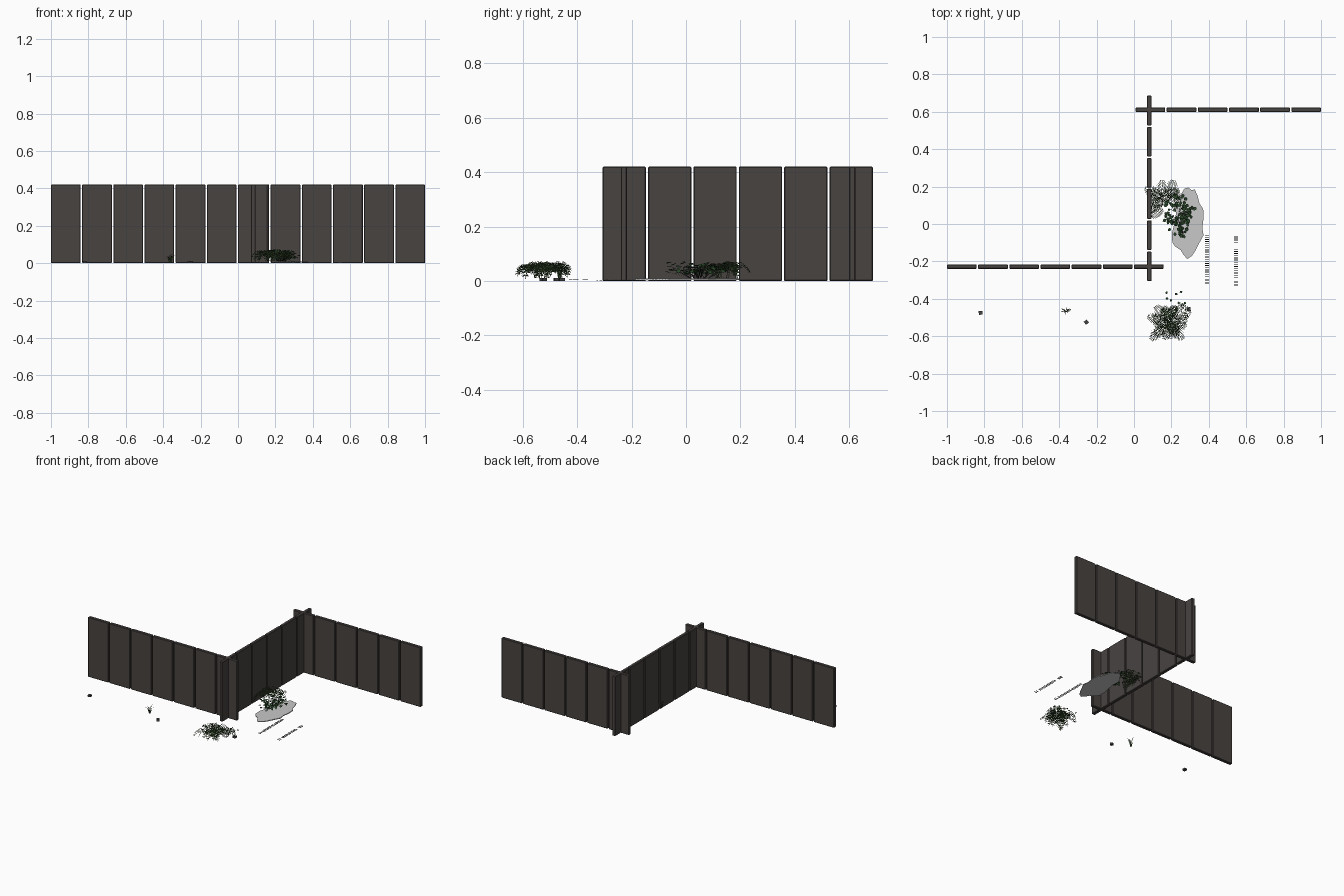
import bpy, bmesh, math, random
from mathutils import Vector, Matrix

if "Cube" in bpy.data.objects:
    bpy.data.objects.remove(bpy.data.objects["Cube"])

random.seed(7)


def material(name, rgb):
    m = bpy.data.materials.new(name)
    m.diffuse_color = (*rgb, 1)
    m.use_nodes = True
    m.node_tree.nodes["Principled BSDF"].inputs["Base Color"].default_value = m.diffuse_color
    return m


WALL = material("charcoal wall", (0.065, 0.056, 0.053))
STONE = material("dark stone", (0.06, 0.055, 0.055))
PALE = material("pale grey", (0.58, 0.58, 0.58))
FERN = material("fern green", (0.045, 0.085, 0.03))
LEAF = material("deep leaf green", (0.025, 0.07, 0.025))
DARK = material("near black", (0.02, 0.02, 0.02))


def finish(name, bm, mat):
    me = bpy.data.meshes.new(name)
    bm.to_mesh(me)
    bm.free()
    me.materials.append(mat)
    ob = bpy.data.objects.new(name, me)
    bpy.context.collection.objects.link(ob)
    return ob


def box(bm, centre, size, turn=0):
    bmesh.ops.create_cube(bm, size=1, matrix=Matrix.Translation(centre)
                          @ Matrix.Rotation(turn, 4, 'Z') @ Matrix.Diagonal((*size, 1)))


# Wall panels: one row per direction, slightly softened edges
PITCH, WIDTH, THICK, HIGH = 1 / 6, 0.159, 0.023, 0.42


def panel_row(name, start, count, along_y):
    bm = bmesh.new()
    for i in range(count):
        d = i * PITCH + WIDTH / 2
        if along_y:
            box(bm, (start[0], start[1] + d, HIGH / 2), (THICK, WIDTH, HIGH))
        else:
            box(bm, (start[0] + d, start[1], HIGH / 2), (WIDTH, THICK, HIGH))
    ob = finish(name, bm, WALL)
    bev = ob.modifiers.new("soft edge", 'BEVEL')
    bev.width, bev.segments = 0.003, 1


panel_row("front_wall_panels", (-1.0, -0.228), 7, False)
panel_row("middle_wall_panels", (0.082, -0.306), 6, True)
panel_row("back_wall_panels", (0.008, 0.611), 6, False)

# Flat pale puddle with an uneven rim
rim = [(0.27, 0.19), (0.29, 0.195), (0.31, 0.18), (0.325, 0.185), (0.34, 0.15), (0.35, 0.11),
       (0.37, 0.08), (0.372, 0.03), (0.365, -0.02), (0.372, -0.06), (0.35, -0.1), (0.33, -0.14),
       (0.31, -0.17), (0.285, -0.187), (0.265, -0.165), (0.25, -0.14), (0.22, -0.12),
       (0.205, -0.1), (0.203, -0.05), (0.215, 0.0), (0.225, 0.06), (0.22, 0.1), (0.235, 0.14),
       (0.255, 0.165)]
bm = bmesh.new()
face = bm.faces.new([bm.verts.new((x, y, 0.009)) for x, y in rim])
ext = bmesh.ops.extrude_face_region(bm, geom=[face])
for v in ext["geom"]:
    if isinstance(v, bmesh.types.BMVert):
        v.co.z = 0.004
bmesh.ops.recalc_face_normals(bm, faces=bm.faces)
finish("ground_puddle", bm, PALE)

# Small square stones
bm = bmesh.new()
for x, y, t in [(-0.82, -0.475, 0.15), (-0.255, -0.525, 0.6), (0.293, -0.455, 0.1)]:
    box(bm, (x, y, 0.006), (0.02, 0.02, 0.012), t)
finish("square_stones", bm, STONE)

# Two rows of thin plain ticks on the ground
bm = bmesh.new()
for x, spans in [(0.39, [(-0.06, -0.15), (-0.165, -0.28), (-0.3, -0.315)]),
                 (0.545, [(-0.07, -0.1), (-0.135, -0.285), (-0.31, -0.326)])]:
    for a, b in spans:
        n = round((a - b) / 0.0115) + 1
        for i in range(n):
            box(bm, (x, a + (b - a) * i / (n - 1), 0.003), (0.02, 0.004, 0.002))
finish("ground_ticks", bm, DARK)


# Fern frond: arched narrow stem with paired leaflets that shorten to the tip
def frond(bm, base, angle, reach, peak, drop, steps=13, leaf=0.028):
    out = Vector((math.cos(angle), math.sin(angle), 0))
    side = Vector((-out.y, out.x, 0))
    up = Vector((0, 0, 1))

    def at(t):
        z = peak * math.sin(min(1, t * 1.7) * math.pi / 2) - drop * max(0, t - 0.45) ** 2 * 3.3
        return Vector(base) + out * reach * t + up * z

    for i in range(steps):
        t0, t1 = i / steps, (i + 1) / steps
        p, q = at(t0), at(t1)
        w = side * 0.0012
        bm.faces.new([bm.verts.new(c) for c in (p - w, q - w, q + w, p + w)])
        if t0 < 0.2:
            continue
        size = leaf * math.sin(math.pi * (0.15 + 0.8 * t0)) + 0.004
        half = (q - p) * 0.27
        for s in (-1, 1):
            mid = p + side * s * size * 0.55 + out * size * 0.2
            tip = p + side * s * size + out * size * 0.45 - up * size * 0.25
            bm.faces.new([bm.verts.new(c) for c in (p, mid - half, tip, mid + half)][::s])


def fern(name, centre, count, reach, peak, spread=(0, math.tau), base_jitter=0.03):
    bm = bmesh.new()
    for i in range(count):
        a = spread[0] + (spread[1] - spread[0]) * (i + random.uniform(-.3, .3)) / count
        b = (centre[0] + random.uniform(-1, 1) * base_jitter,
             centre[1] + random.uniform(-1, 1) * base_jitter, 0.012)
        frond(bm, b, a, reach * random.uniform(0.7, 1.08), peak * random.uniform(0.75, 1),
              peak * random.uniform(0.5, 0.95))
    finish(name, bm, FERN)


fern("front_fern", (0.185, -0.53), 22, 0.115, 0.064)
fern("front_small_fern", (0.255, -0.46), 6, 0.05, 0.05, base_jitter=0.01)
fern("wall_fern", (0.165, 0.13), 13, 0.095, 0.062, (math.radians(20), math.radians(250)))


# One folded oval leaf
def leaf(bm, pos, turn, tilt, size):
    m = (Matrix.Translation(pos) @ Matrix.Rotation(turn, 4, 'Z') @ Matrix.Rotation(tilt, 4, 'Y'))
    outline = [(0, 0), (0.35, 0.36), (0.7, 0.34), (1, 0)]
    for s in (-1, 1):
        bm.faces.new([bm.verts.new(m @ Vector((x * size, y * s * size, abs(y) * 0.3 * size)))
                      for x, y in outline][::-s])


# Broad-leaved bush beside the puddle, clustered in a few clumps
bm = bmesh.new()
stems = bmesh.new()
clumps = [(0.2, 0.1), (0.24, 0.04), (0.19, 0.04), (0.26, 0.09), (0.22, 0.0), (0.27, 0.03),
          (0.23, 0.13), (0.25, -0.03), (0.285, 0.06)]
for cx, cy in clumps:
    top = random.uniform(0.055, 0.075)
    for i in range(13):
        p = Vector((cx + random.gauss(0, 0.016), cy + random.gauss(0, 0.016),
                    random.uniform(0.03, top)))
        a = math.atan2(p.y - 0.05, p.x - 0.23) + random.uniform(-1, 1)
        leaf(bm, p, a, random.uniform(-0.2, 0.7), random.uniform(0.016, 0.026))
        root = Vector((0.23 + (cx - .23) * .4, 0.05 + (cy - .05) * .4, 0.01))
        if i % 3 == 0:
            d = Vector((0.001, 0.001, 0))
            stems.faces.new([stems.verts.new(c) for c in (root - d, root + d, p + d, p - d)])
finish("bush_leaves", bm, LEAF)
finish("bush_stems", stems, DARK)

# Fallen leaves behind the front fern
bm = bmesh.new()
for x, y in [(0.18, -0.375), (0.205, -0.4), (0.225, -0.37), (0.25, -0.365), (0.19, -0.395),
             (0.245, -0.415), (0.27, -0.425)]:
    leaf(bm, (x - 0.006, y, 0.006), random.uniform(0, 6.28), 0, 0.016)
finish("fallen_leaves", bm, LEAF)

# Little grass tuft: tapered bent blades
bm = bmesh.new()
for i in range(13):
    a = random.uniform(0, math.tau)
    out = Vector((math.cos(a), math.sin(a) * 0.8, 0))
    side = Vector((-out.y, out.x, 0)) * 0.0022
    r, h = random.uniform(0.015, 0.036), random.uniform(0.03, 0.065)
    b = Vector((-0.363, -0.463, 0)) + out * 0.004
    m = b + out * r * 0.35 + Vector((0, 0, h * 0.7))
    t = b + out * r + Vector((0, 0, h))
    vs = [bm.verts.new(c) for c in (b - side, b + side, m + side, m - side, t)]
    bm.faces.new(vs[:4])
    bm.faces.new((vs[3], vs[2], vs[4]))
finish("grass_tuft", bm, FERN)
